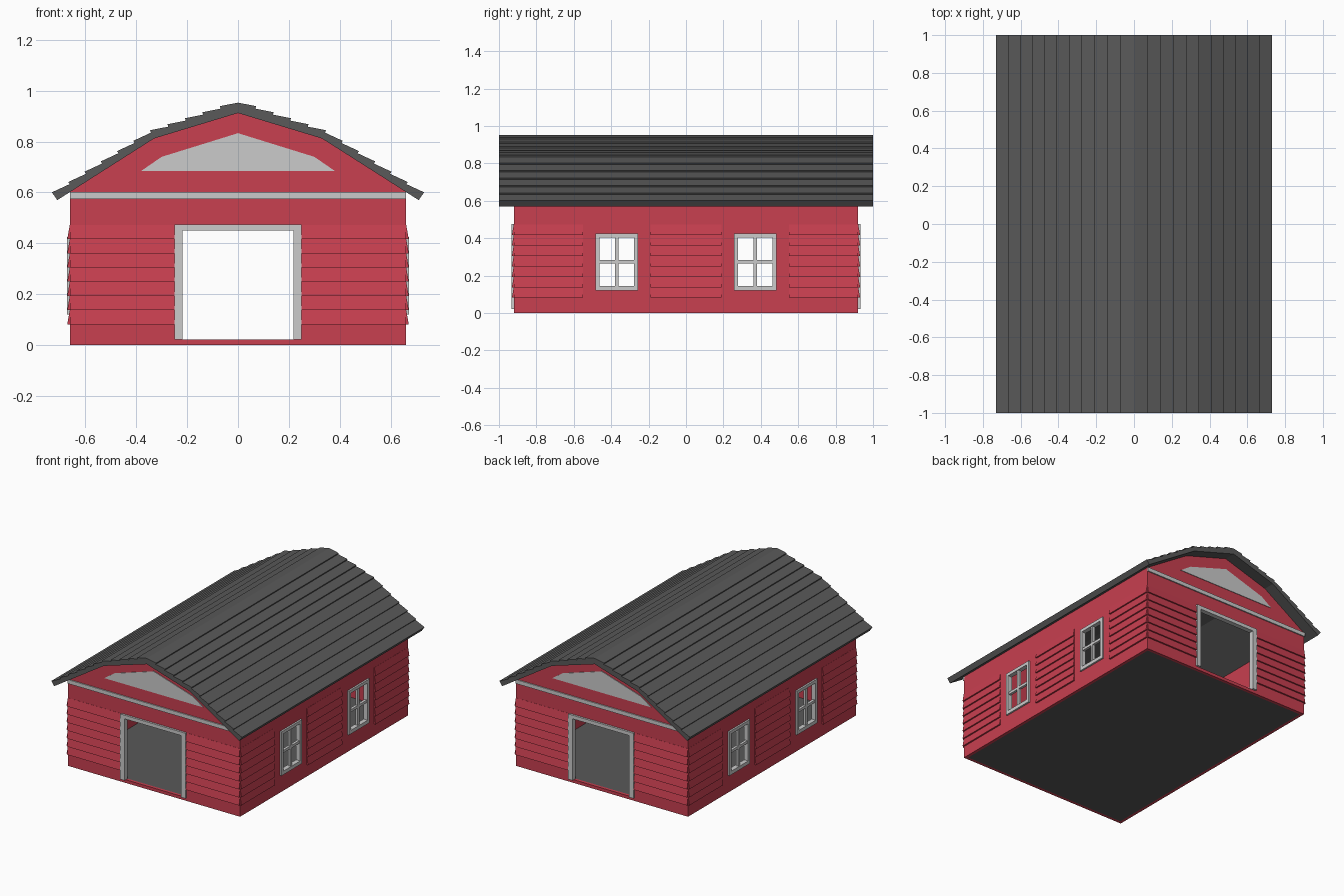
import bpy, bmesh
from mathutils import Vector

if "Cube" in bpy.data.objects:
    bpy.data.objects.remove(bpy.data.objects["Cube"])


def material(name, r, g, b):
    m = bpy.data.materials.new(name)
    m.diffuse_color = (r, g, b, 1)
    m.use_nodes = True
    m.node_tree.nodes["Principled BSDF"].inputs["Base Color"].default_value = m.diffuse_color
    return m


RED = material("barn_red", 0.58, 0.05, 0.08)
DARK = material("dark_grey", 0.1, 0.1, 0.1)
X, Y, T = 0.66, 0.92, 0.02      # wall half width, half length, thickness


def add_prism(bm, profile, axis, a, b):
    """Extrude a closed (horizontal, z) profile along x or y from a to b."""
    def place(u, z, d):
        return (d, u, z) if axis == "x" else (u, d, z)
    face = bm.faces.new([bm.verts.new(place(u, z, a)) for u, z in profile])
    new = bmesh.ops.extrude_face_region(bm, geom=[face])["geom"]
    shift = Vector(place(0, 0, b - a))
    bmesh.ops.translate(bm, vec=shift, verts=[v for v in new if isinstance(v, bmesh.types.BMVert)])


def rect(u0, u1, z0, z1):
    return [(u0, z0), (u1, z0), (u1, z1), (u0, z1)]


def make(name, prisms, mat=None):
    bm = bmesh.new()
    for p in prisms:
        add_prism(bm, *p)
    bmesh.ops.recalc_face_normals(bm, faces=bm.faces)
    me = bpy.data.meshes.new(name)
    bm.to_mesh(me)
    bm.free()
    ob = bpy.data.objects.new(name, me)
    bpy.context.collection.objects.link(ob)
    if mat:
        me.materials.append(mat)
    return ob


# Walls with gambrel gables, hollowed and pierced by doorways and windows
gable = [(-X, 0), (X, 0), (X, 0.602), (0.33, 0.812), (0, 0.912), (-0.33, 0.812), (-X, 0.602)]
walls = make("walls", [(gable, "y", -Y, Y)], RED)
cutters = [
    make("cavity_cutter", [(rect(-X + T, X - T, -1, 2), "y", -Y + T, Y - T)]),
    make("door_cutter", [(rect(-0.235, 0.235, 0.022, 0.46), "y", -1.5, 1.5)]),
]
for y in (-0.37, 0.37):
    cutters.append(make("window_cutter", [(rect(y - 0.1, y + 0.1, 0.135, 0.415), "x", -1.5, 1.5)]))
for c in cutters:
    c.hide_render = True
    c.hide_viewport = True
    mod = walls.modifiers.new(c.name, "BOOLEAN")
    mod.operation, mod.solver, mod.object = "DIFFERENCE", "EXACT", c

# Floor slab
make("floor", [(rect(-X + T, X - T, 0, 0.02), "y", -Y + T, Y - T)], DARK)


# Lapped siding: sawtooth cross-section, one tooth per board
def siding(wall, side):
    levels = [0.082 + 0.0558 * i for i in range(8)]
    pts = [(side * (wall - 0.004), levels[0])]
    for lo, hi in zip(levels, levels[1:]):
        pts += [(side * (wall + 0.011), lo), (side * (wall + 0.001), hi)]
    return pts + [(side * (wall - 0.004), levels[-1])]


side_boards, end_boards = [], []
for s in (-1, 1):
    for a, b in ((-Y, -0.55), (-0.19, 0.19), (0.55, Y)):
        side_boards.append((siding(X, s), "y", a, b))
    for a, b in ((-X, -0.25), (0.25, X)):
        end_boards.append((siding(Y, s), "x", a, b))
make("side_siding", side_boards, RED)
make("end_siding", end_boards, RED)

# Door frames, tie beams and gable panels on both ends
panel = [(-0.38, 0.685), (0.38, 0.685), (0.3, 0.74), (0, 0.833), (-0.3, 0.74)]
for s, end in ((-1, "front"), (1, "back")):
    frame = [(-0.25, 0.022), (-0.25, 0.475), (0.25, 0.475), (0.25, 0.022),
             (0.218, 0.022), (0.218, 0.45), (-0.218, 0.45), (-0.218, 0.022)]
    make(end + "_door_frame", [(frame, "y", s * (Y - T), s * (Y + 0.014))])
    make(end + "_beam", [(rect(-X, X, 0.575, 0.602), "y", s * (Y - 0.005), s * (Y + 0.008))])
    make(end + "_gable_panel", [(panel, "y", s * (Y - 0.005), s * (Y + 0.004))])

# Four-pane windows
for s, side in ((-1, "left"), (1, "right")):
    for y in (-0.37, 0.37):
        a, b = s * (X - T), s * (X + 0.012)
        c, d = s * (X - 0.012), s * (X + 0.006)
        make(side + "_window", [
            (rect(y - 0.113, y - 0.092, 0.12, 0.425), "x", a, b),
            (rect(y + 0.092, y + 0.113, 0.12, 0.425), "x", a, b),
            (rect(y - 0.092, y + 0.092, 0.12, 0.145), "x", a, b),
            (rect(y - 0.092, y + 0.092, 0.403, 0.425), "x", a, b),
            (rect(y - 0.009, y + 0.009, 0.145, 0.403), "x", c, d),
            (rect(y - 0.092, y + 0.092, 0.266, 0.284), "x", c, d),
        ])


# Roof: gambrel cross-section with overlapping boards on top
def boards(start, end, n, lift):
    a, b = Vector(start), Vector(end)
    normal = Vector((a.y - b.y, b.x - a.x)).normalized() * lift
    pts = []
    for i in range(n):
        pts += [a.lerp(b, i / n), a.lerp(b, (i + 1) / n) + normal]
    return [tuple(p) for p in pts]


half = boards((0, 0.953), (0.342, 0.835), 5, 0.010) + boards((0.342, 0.835), (0.726, 0.592), 6, 0.010)
half += [(0.71, 0.57), (0.33, 0.812)]
roof = half + [(0, 0.912)] + [(-x, z) for x, z in reversed(half[1:])]
make("roof", [(roof, "y", -1, 1)], DARK)
